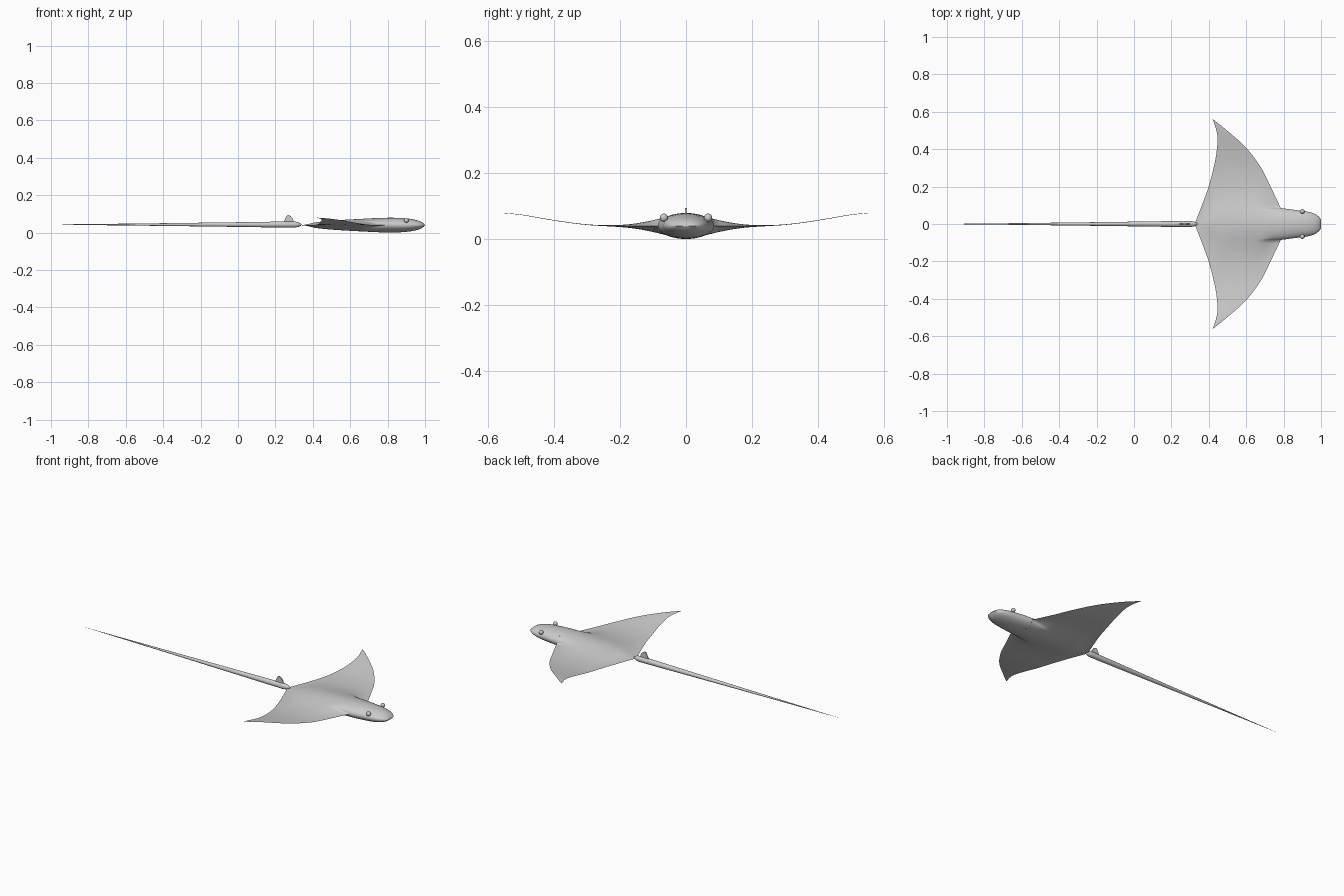
import bpy, bmesh, math

if "Cube" in bpy.data.objects:
    bpy.data.objects.remove(bpy.data.objects["Cube"])

GREY = bpy.data.materials.new("soft_grey")
GREY.diffuse_color = (0.6, 0.6, 0.6, 1)
GREY.use_nodes = True
GREY.node_tree.nodes["Principled BSDF"].inputs["Base Color"].default_value = GREY.diffuse_color


def smooth(t):
    t = max(0.0, min(1.0, t))
    return t * t * (3 - 2 * t)


def curve(pts, x):
    """Smooth cubic interpolation through (x, value) points."""
    if x <= pts[0][0]:
        return pts[0][1]
    if x >= pts[-1][0]:
        return pts[-1][1]
    n = len(pts)

    def slope(i):
        a, b = pts[max(i - 1, 0)], pts[min(i + 1, n - 1)]
        return (b[1] - a[1]) / (b[0] - a[0])

    for i in range(n - 1):
        (x0, y0), (x1, y1) = pts[i], pts[i + 1]
        if x <= x1:
            d = x1 - x0
            t = (x - x0) / d
            return ((2*t**3 - 3*t*t + 1) * y0 + (t**3 - 2*t*t + t) * d * slope(i)
                    + (3*t*t - 2*t**3) * y1 + (t**3 - t*t) * d * slope(i + 1))


def finish(bm, name, angle=50):
    bmesh.ops.remove_doubles(bm, verts=bm.verts, dist=1e-5)
    bmesh.ops.recalc_face_normals(bm, faces=bm.faces)
    me = bpy.data.meshes.new(name)
    bm.to_mesh(me)
    bm.free()
    ob = bpy.data.objects.new(name, me)
    bpy.context.collection.objects.link(ob)
    me.materials.append(GREY)
    bpy.ops.object.select_all(action='DESELECT')
    ob.select_set(True)
    bpy.context.view_layer.objects.active = ob
    bpy.ops.object.shade_smooth_by_angle(angle=math.radians(angle))
    return ob


# Outline and thickness curves
NECK_X, NECK_W, SPAN = 0.785, 0.085, 0.562
LEAD = [(.085, .785), (.2, .73), (.3, .68), (.41, .597), (.51, .485), (.562, .42)]
TRAIL = [(0, .325), (.02, .332), (.105, .365), (.21, .402), (.345, .435),
         (.43, .446), (.48, .445), (.53, .432), (.562, .42)]
RISE = [(0, .04), (.2, .04), (.3, .044), (.4, .057), (.5, .074), (.562, .08)]
HALF_H = [(.325, .006), (.4, .014), (.5, .024), (.65, .033), (.8, .0395),
          (.9, .036), (.965, .024), (.99, .012), (1.0, 0)]
HEAD_W = [(.785, .085), (.885, .072), (.93, .066), (.965, .055), (.985, .042), (1.0, .025)]


def wing_point(y, u):
    """Position and half thickness at span y and chord fraction u."""
    a = abs(y)
    lead, trail = curve(LEAD, a), curve(TRAIL, a)
    chord = max(lead - trail, 1e-6)
    x = trail + (lead - trail) * u
    q = min(1.0, a / NECK_W)
    ellipse = math.sqrt(max(0.0, 1 - q * q))
    bell = 0.97 * math.exp(-(a / 0.125) ** 2) + 0.03
    s = smooth((lead - x) / min(.12, chord * .45))
    h = curve(HALF_H, x) * (ellipse * (1 - s) + bell * s)
    h *= smooth((x - trail) / min(.1, chord * .45))
    return x, y, curve(RISE, a), h


def head_point(y, u):
    x = NECK_X + (1 - NECK_X) * math.sin(u * math.pi / 2)
    q = y / NECK_W
    return (x, q * curve(HEAD_W, x), .04,
            curve(HALF_H, x) * math.sqrt(max(0.0, 1 - q * q)))


def double_sheet(bm, point, columns, rows):
    """Upper and lower skins that meet along the outline."""
    for side in (1, -1):
        grid = []
        for y in columns:
            col = []
            for u in rows:
                x, yy, z, h = point(y, u)
                col.append(bm.verts.new((x, yy, z + side * h)))
            grid.append(col)
        for a, b in zip(grid, grid[1:]):
            for i in range(len(rows) - 1):
                bm.faces.new((a[i], a[i + 1], b[i + 1], b[i]))


# Body with wings and head
inner = [NECK_W * math.sin(math.pi / 2 * k / 10) for k in range(-10, 11)]
outer = [NECK_W + (SPAN - NECK_W) * k / 26 for k in range(1, 27)]
columns = [-y for y in reversed(outer)] + inner + outer
rows = [(1 - math.cos(math.pi * i / 24)) / 2 for i in range(25)]
bm = bmesh.new()
double_sheet(bm, wing_point, columns, rows)
double_sheet(bm, head_point, inner, [i / 12 for i in range(13)])
finish(bm, "body_and_wings", 80)

# Whip tail: tapered rings, blunt at the root and pointed at the tip
bm = bmesh.new()
SIDES = 16
rings = [(.34, .001), (.335, .007), (.322, .013), (.30, .0165), (.15, .0148),
         (0, .0125), (-.3, .0085), (-.6, .0048), (-.85, .002), (-1.0, .0003)]
loops = []
for x, r in rings:
    loops.append([bm.verts.new((x, r * math.cos(2 * math.pi * k / SIDES),
                                .043 + r * math.sin(2 * math.pi * k / SIDES)))
                  for k in range(SIDES)])
for a, b in zip(loops, loops[1:]):
    for k in range(SIDES):
        n = (k + 1) % SIDES
        bm.faces.new((a[k], a[n], b[n], b[k]))
bm.faces.new(loops[0])
bm.faces.new(loops[-1])
finish(bm, "tail")

# Small upright fin at the tail root
bm = bmesh.new()
profile = [(.24, .054), (.25, .068), (.256, .082), (.262, .092), (.27, .094),
           (.282, .088), (.292, .076), (.30, .054)]
face = bm.faces.new([bm.verts.new((x, -.003, z)) for x, z in profile])
ext = bmesh.ops.extrude_face_region(bm, geom=[face])
for v in ext["geom"]:
    if isinstance(v, bmesh.types.BMVert):
        v.co.y = .003
finish(bm, "tail_fin", 30)

# Eyes
for side, label in ((1, "left"), (-1, "right")):
    bm = bmesh.new()
    bmesh.ops.create_uvsphere(bm, u_segments=16, v_segments=10, radius=.0125)
    eye = finish(bm, "eye_" + label)
    eye.location = (.9, side * .067, .065)
